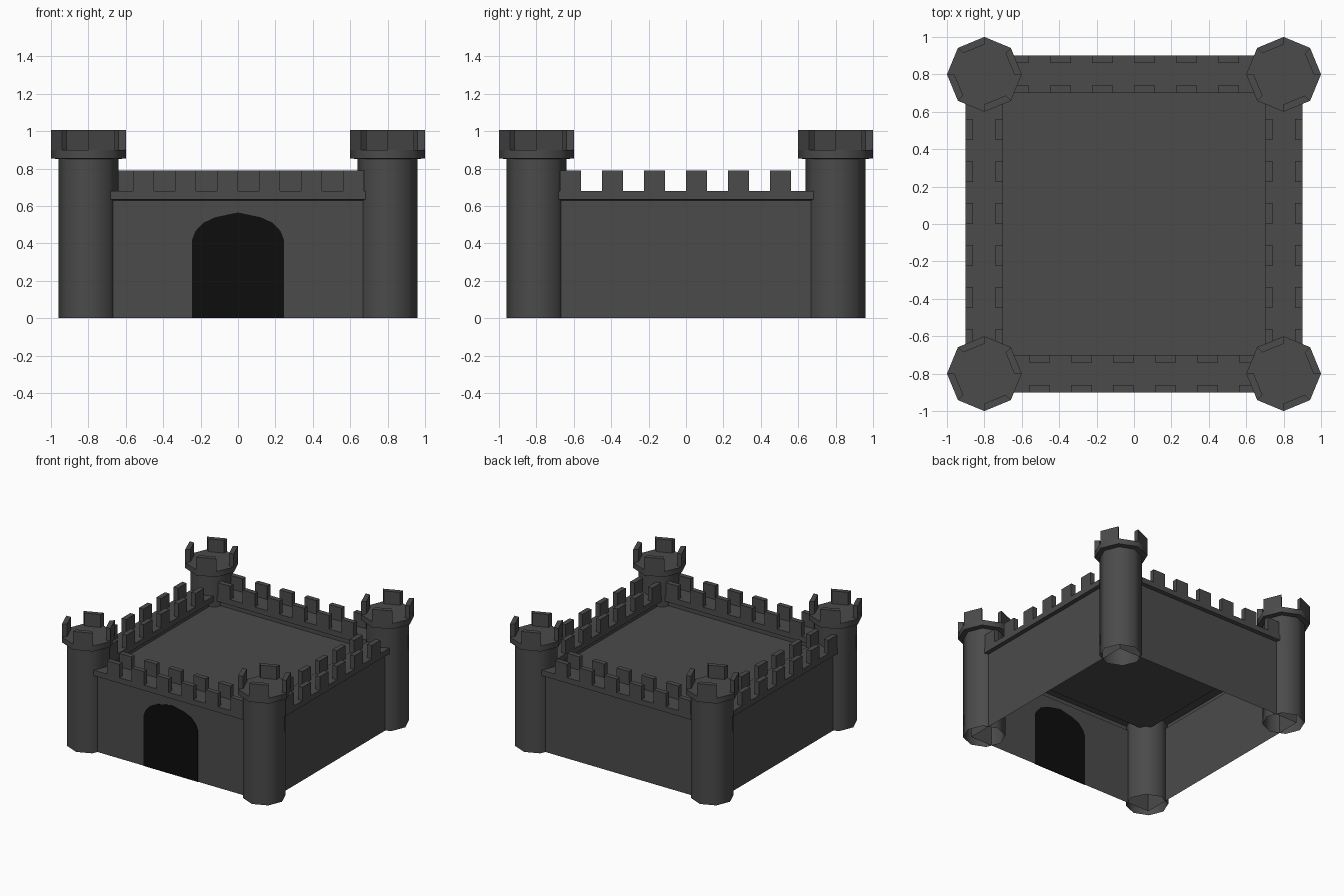
import bpy, bmesh, math
from mathutils import Matrix

if "Cube" in bpy.data.objects:
    bpy.data.objects.remove(bpy.data.objects["Cube"])


def material(name, v):
    m = bpy.data.materials.new(name)
    m.diffuse_color = (v, v, v, 1)
    m.use_nodes = True
    m.node_tree.nodes["Principled BSDF"].inputs["Base Color"].default_value = m.diffuse_color
    return m


STONE = material("dark_stone", 0.07)
BLACK = material("gate_black", 0.004)


def finish(bm, name, mat, smooth=None, fix_normals=True):
    if fix_normals:
        bmesh.ops.recalc_face_normals(bm, faces=bm.faces)
    me = bpy.data.meshes.new(name)
    bm.to_mesh(me)
    bm.free()
    ob = bpy.data.objects.new(name, me)
    bpy.context.collection.objects.link(ob)
    me.materials.append(mat)
    if smooth:
        bpy.ops.object.select_all(action='DESELECT')
        ob.select_set(True)
        bpy.context.view_layer.objects.active = ob
        bpy.ops.object.shade_smooth_by_angle(angle=math.radians(smooth))
    return ob


def add_box(bm, x0, x1, y0, y1, z0, z1):
    mat = Matrix.LocRotScale(((x0 + x1) / 2, (y0 + y1) / 2, (z0 + z1) / 2), None,
                             (x1 - x0, y1 - y0, z1 - z0))
    bmesh.ops.create_cube(bm, size=1, matrix=mat)


def lathe(bm, cx, cy, profile, n, start=0.0, cap_end=False):
    """Rings of n points around (cx, cy) joined along a (radius, z) profile."""
    rings = []
    for r, z in profile:
        rings.append([bm.verts.new((cx + r * math.cos(start + i * math.tau / n),
                                    cy + r * math.sin(start + i * math.tau / n), z))
                      for i in range(n)])
    for a, b in zip(rings, rings[1:]):
        for i in range(n):
            j = (i + 1) % n
            bm.faces.new((a[i], a[j], b[j], b[i]))
    if cap_end:
        bm.faces.new(rings[-1])


# Curtain wall: open below, overhanging walkway, then a sunken courtyard roof
profile = [(0.87, 0), (0.87, 0.63), (0.90, 0.635), (0.90, 0.68), (0.70, 0.68),
           (0.70, 0.635), (0.73, 0.63), (0.73, 0.59)]
bm = bmesh.new()
lathe(bm, 0, 0, [(r * math.sqrt(2), z) for r, z in profile], 4, math.pi / 4, True)
finish(bm, "curtain_wall", STONE, fix_normals=False)

# Wall battlements: inner and outer rows, the front row is offset by one tooth
bm = bmesh.new()
rows = ((-0.90, -0.86), (-0.74, -0.70), (0.70, 0.74), (0.86, 0.90))
for lo, hi in rows:
    for k in range(6):
        s = -0.673 + 0.2245 * k
        add_box(bm, lo, hi, s, s + 0.112, 0.68, 0.79)
        t = s + 0.112 if lo < 0 else s
        add_box(bm, t, t + 0.112, lo, hi, 0.68, 0.79)
finish(bm, "wall_battlements", STONE)

# Corner towers: octagonal shaft, wide cap, four battlements on alternate sides
for sx, sy, label in ((-1, -1, "front_left"), (1, -1, "front_right"),
                      (-1, 1, "back_left"), (1, 1, "back_right")):
    cx, cy = 0.8 * sx, 0.8 * sy
    bm = bmesh.new()
    lathe(bm, cx, cy, [(0.16, 0), (0.16, 0.85), (0.20, 0.855), (0.20, 0.90)], 8, 0, True)
    finish(bm, label + "_tower", STONE, 50, False)
    bm = bmesh.new()
    for k in range(4):
        a0 = k * math.pi / 2
        foot = [(r * math.cos(a), r * math.sin(a))
                for r, a in ((0.2, a0), (0.2, a0 + math.pi / 4),
                             (0.16, a0 + math.pi / 4), (0.16, a0))]
        f = bm.faces.new([bm.verts.new((cx + x, cy + y, 0.90)) for x, y in foot])
        ext = bmesh.ops.extrude_face_region(bm, geom=[f], use_keep_orig=True)
        bmesh.ops.translate(bm, vec=(0, 0, 0.105),
                            verts=[v for v in ext["geom"] if isinstance(v, bmesh.types.BMVert)])
    finish(bm, label + "_tower_battlements", STONE)

# Arched gate: thin plate passing through the front wall
half = [(0.245, 0), (0.245, 0.42), (0.228, 0.465), (0.185, 0.51), (0.12, 0.54)]
outline = half + [(0, 0.565)] + [(-x, z) for x, z in reversed(half)]
bm = bmesh.new()
f = bm.faces.new([bm.verts.new((x, -0.874, z)) for x, z in outline])
ext = bmesh.ops.extrude_face_region(bm, geom=[f], use_keep_orig=True)
bmesh.ops.translate(bm, vec=(0, 0.008, 0),
                    verts=[v for v in ext["geom"] if isinstance(v, bmesh.types.BMVert)])
finish(bm, "gate", BLACK)
